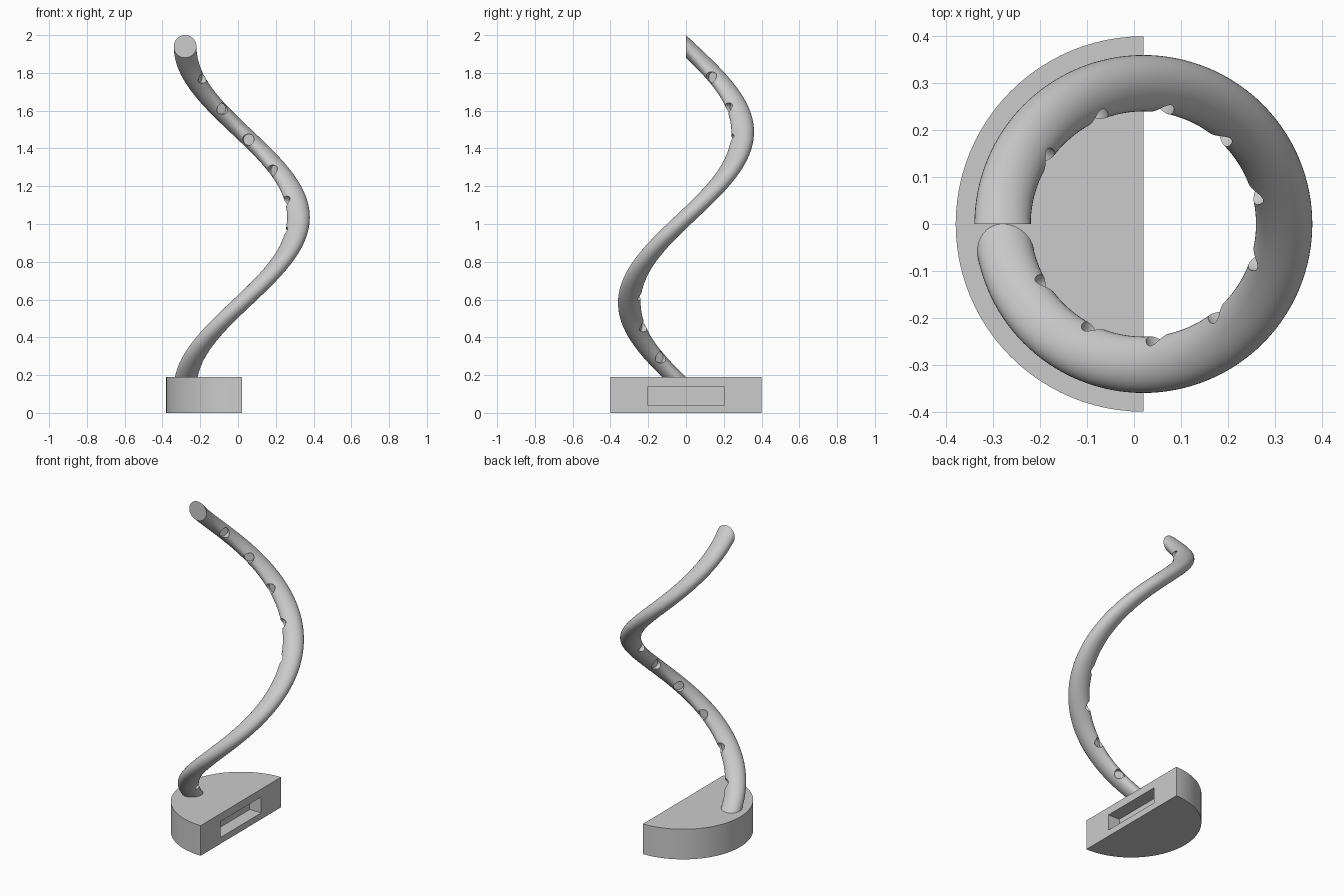
import bpy, bmesh, math
from mathutils import Matrix, Vector

cube = bpy.data.objects.get("Cube")
if cube:
    bpy.data.objects.remove(cube, do_unlink=True)

AXIS = Vector((0.02, 0, 0))   # shared centre of the helix and the half-disc base
R, TUBE = 0.30, 0.06
Z0, RISE = 0.13, 1.81
BASE_R, BASE_H = 0.40, 0.19
STEPS, HOLES = 128, 10

grey = bpy.data.materials.new("plain grey")
grey.use_nodes = True
COLOUR = (0.6, 0.6, 0.6, 1)
grey.diffuse_color = COLOUR
grey.node_tree.nodes["Principled BSDF"].inputs["Base Color"].default_value = COLOUR


def make_object(name, bm):
    bmesh.ops.recalc_face_normals(bm, faces=bm.faces)
    mesh = bpy.data.meshes.new(name)
    bm.to_mesh(mesh)
    bm.free()
    mesh.materials.append(grey)
    obj = bpy.data.objects.new(name, mesh)
    bpy.context.collection.objects.link(obj)
    return obj


def cut(obj, cutter):
    mod = obj.modifiers.new("cut", 'BOOLEAN')
    mod.operation, mod.solver, mod.object = 'DIFFERENCE', 'EXACT', cutter
    bpy.ops.object.select_all(action='DESELECT')
    obj.select_set(True)
    bpy.context.view_layer.objects.active = obj
    bpy.ops.object.modifier_apply(modifier=mod.name)
    bpy.data.objects.remove(cutter, do_unlink=True)
    bpy.ops.object.shade_smooth_by_angle(angle=math.radians(35))


# Spiral stem: an upright circle swept once round the axis while rising
bm = bmesh.new()
place = Matrix.Translation(AXIS + Vector((-R, 0, Z0))) @ Matrix.Rotation(math.pi / 2, 4, 'X')
bmesh.ops.create_circle(bm, segments=40, radius=TUBE, matrix=place)
bmesh.ops.spin(bm, geom=bm.verts[:] + bm.edges[:], cent=AXIS, axis=(0, 0, 1),
               dvec=(0, 0, RISE / STEPS), angle=2 * math.pi, steps=STEPS)
bmesh.ops.holes_fill(bm, edges=[e for e in bm.edges if e.is_boundary])
stem = make_object("spiral_stem", bm)

# Row of shallow round sockets facing the axis
bm = bmesh.new()
for k in range(1, HOLES + 1):
    f = k / (HOLES + 1)
    a = math.pi + 2 * math.pi * f
    out = Vector((math.cos(a), math.sin(a), 0))
    place = (Matrix.Translation(AXIS + out * 0.22 + Vector((0, 0, Z0 + RISE * f)))
             @ out.to_track_quat('Z', 'Y').to_matrix().to_4x4())
    bmesh.ops.create_cone(bm, cap_ends=True, segments=28, radius1=0.03, radius2=0.03,
                          depth=0.1, matrix=place)
cut(stem, make_object("socket_cutter", bm))

# Half-disc base
bm = bmesh.new()
arc = [math.pi / 2 + math.pi * i / 48 for i in range(49)]
face = bm.faces.new([bm.verts.new(AXIS + Vector((math.cos(a), math.sin(a), 0)) * BASE_R) for a in arc])
top = bmesh.ops.extrude_face_region(bm, geom=[face])["geom"]
bmesh.ops.translate(bm, vec=(0, 0, BASE_H), verts=[v for v in top if isinstance(v, bmesh.types.BMVert)])
base = make_object("half_disc_base", bm)

# Rectangular slot in the flat side of the base
bm = bmesh.new()
bmesh.ops.create_cube(bm, size=1, matrix=Matrix.Translation((0.02, 0, 0.09))
                      @ Matrix.Diagonal((0.16, 0.405, 0.10, 1)))
cut(base, make_object("slot_cutter", bm))
